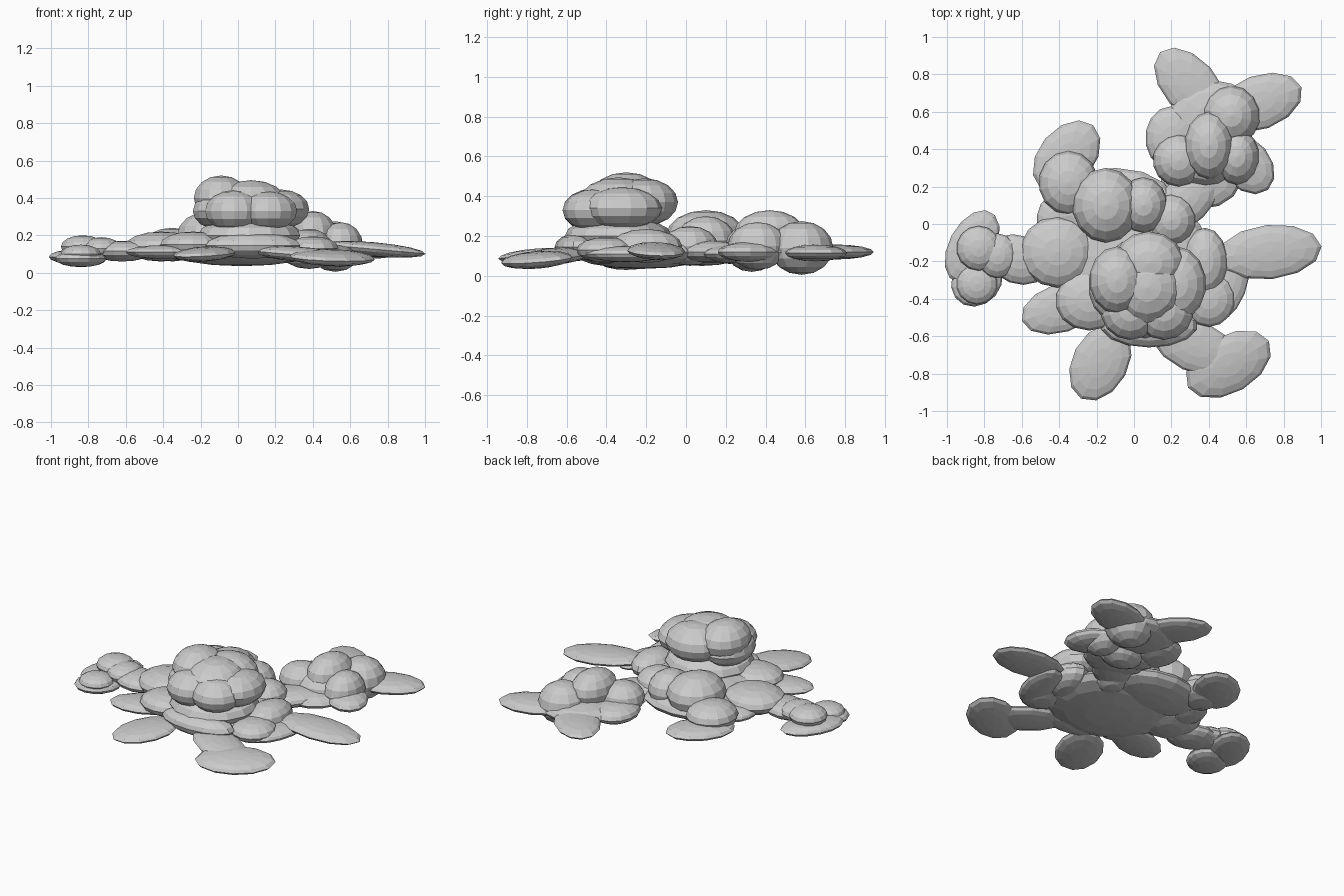
import bpy, bmesh
from math import radians
from mathutils import Matrix, Vector


def cluster(name, blobs, segments=14, rings=8):
    """One faceted object made of overlapping ellipsoids:
    (x, y, z, half_length, half_width, half_height, yaw, tilt, roll)"""
    bm = bmesh.new()
    for x, y, z, a, b, c, *rot in blobs:
        yaw, tilt, roll = (list(rot) + [0, 0, 0])[:3]
        m = (Matrix.Translation(Vector((x, y, z)))
             @ Matrix.Rotation(radians(yaw), 4, 'Z')
             @ Matrix.Rotation(radians(tilt), 4, 'Y')
             @ Matrix.Rotation(radians(roll), 4, 'X')
             @ Matrix.Diagonal((a, b, c, 1)))
        bmesh.ops.create_uvsphere(bm, u_segments=segments, v_segments=rings, radius=1, matrix=m)
    mesh = bpy.data.meshes.new(name)
    bm.to_mesh(mesh)
    bm.free()
    ob = bpy.data.objects.new(name, mesh)
    bpy.context.collection.objects.link(ob)
    return ob


# flat outer leaf pads
cluster("outer_pads", [
    (.725, -.15, .125, .28, .145, .038, 6, 5),
    (.505, -.75, .08, .25, .155, .042, 30, 0, 7),
    (.32, -.65, .10, .25, .14, .04, -25, 4),
    (-.18, -.74, .10, .22, .15, .038, 62, -4),
    (-.39, -.45, .11, .22, .13, .038, 18),
    (-.36, .36, .105, .22, .15, .04, 50),
    (.30, .74, .12, .24, .145, .038, -48),
    (.67, .65, .115, .24, .145, .042, 20),
    (.60, .32, .12, .18, .13, .05, -50),
], 12)

# low spreading base under the crown
cluster("base", [
    (.02, -.22, .12, .42, .36, .085),
    (-.24, -.41, .15, .18, .16, .07),
    (.38, -.20, .15, .12, .18, .085),
    (.40, -.40, .13, .14, .15, .065),
    (.08, -.54, .145, .26, .12, .07),
    (.06, -.34, .20, .28, .27, .10),
    (-.41, -.15, .14, .20, .19, .08),
    (.20, .02, .15, .13, .14, .10),
    (-.10, .08, .12, .34, .22, .07),
    (.28, .13, .12, .24, .13, .055, 45),
    (.50, -.30, .11, .11, .22, .04, -15),
    (-.42, .02, .11, .10, .14, .04),
])

# tall rounded crown
cluster("crown", [
    (-.09, -.30, .40, .15, .18, .12),
    (.08, -.21, .37, .19, .17, .12),
    (.23, -.32, .34, .155, .20, .105),
    (-.02, -.46, .33, .16, .16, .11),
    (.16, -.46, .33, .16, .16, .105),
    (-.10, -.33, .33, .145, .19, .10),
    (.07, -.34, .37, .20, .20, .125),
])

# left end lumps
cluster("left_cluster", [
    (-.865, -.12, .085, .21, .125, .04, 62),
    (-.84, -.30, .075, .15, .13, .045, 50),
    (-.83, -.13, .14, .12, .12, .06),
    (-.73, -.17, .13, .11, .12, .06),
    (-.62, -.19, .115, .17, .13, .055, -20),
    (-.84, -.32, .10, .11, .11, .05),
])

# back left lumps
cluster("back_left_cluster", [
    (-.35, .22, .15, .16, .17, .09),
    (-.15, .10, .20, .18, .20, .13),
    (.05, .10, .18, .13, .15, .12),
])

# back right lumps
cluster("back_right_cluster", [
    (.52, .58, .14, .155, .16, .135),
    (.40, .42, .21, .13, .18, .12),
    (.24, .34, .16, .14, .14, .10),
    (.55, .36, .15, .12, .15, .12),
    (.38, .33, .13, .17, .13, .11),
    (.20, .46, .12, .14, .17, .06),
    (.42, .56, .12, .24, .21, .06),
    (.36, .26, .11, .22, .18, .05),
])
